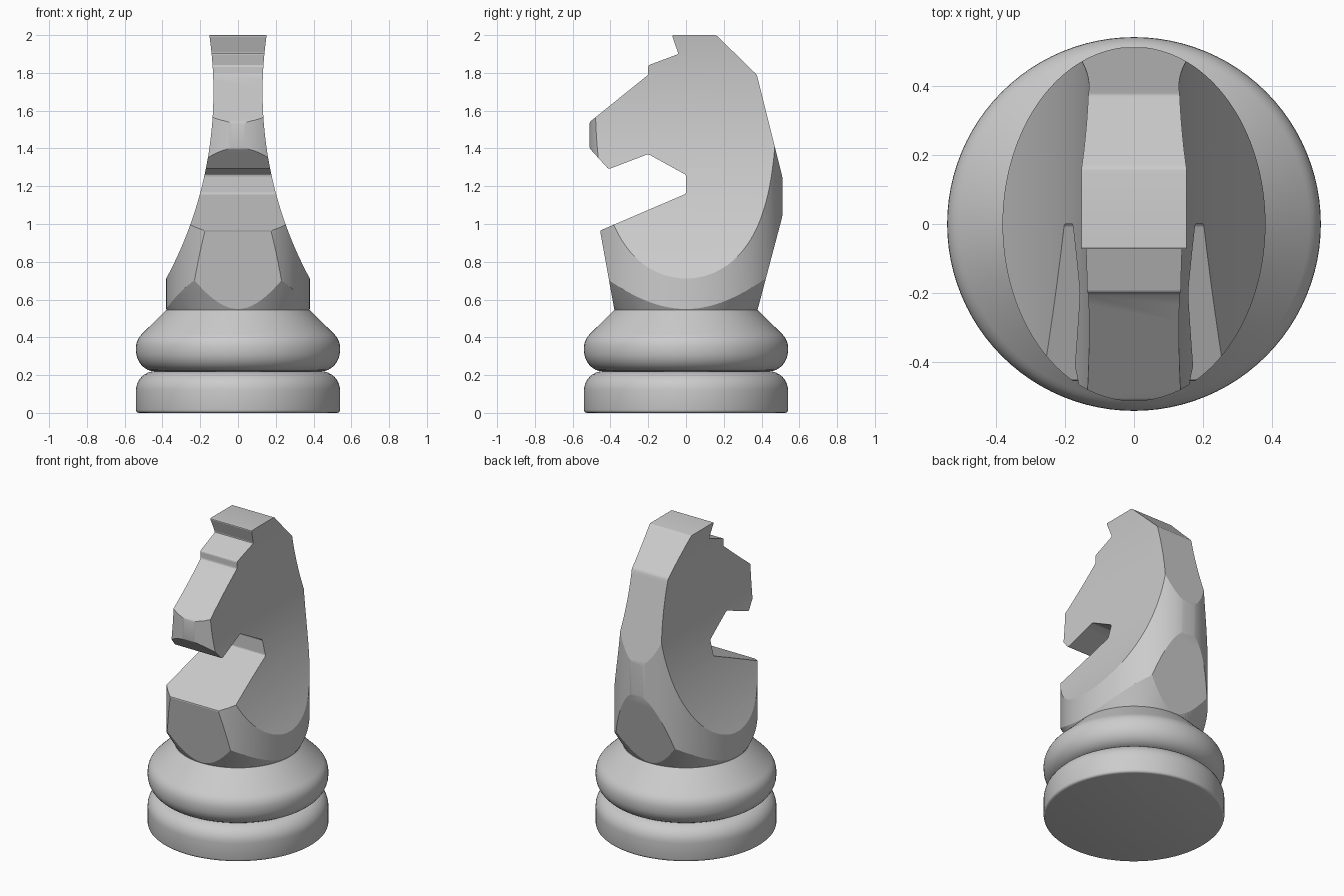
import bpy, bmesh
from math import sin, cos, pi, sqrt, radians

cube = bpy.data.objects.get("Cube")
if cube:
    bpy.data.objects.remove(cube)

grey = bpy.data.materials.new("light_grey")
grey.use_nodes = True
GREY = (0.6, 0.6, 0.6, 1)
grey.diffuse_color = GREY
grey.node_tree.nodes["Principled BSDF"].inputs["Base Color"].default_value = GREY


def make(name, bm):
    bmesh.ops.recalc_face_normals(bm, faces=bm.faces)
    mesh = bpy.data.meshes.new(name)
    bm.to_mesh(mesh)
    bm.free()
    mesh.materials.append(grey)
    obj = bpy.data.objects.new(name, mesh)
    bpy.context.collection.objects.link(obj)
    return obj


def prism(name, points, axis, half, bevel=0):
    """Extrude a flat outline along x or y, softening its corners."""
    bm = bmesh.new()
    place = (lambda a, z, d: (d, a, z)) if axis == "x" else (lambda a, z, d: (a, d, z))
    face = bm.faces.new([bm.verts.new(place(a, z, -half)) for a, z in points])
    side = bmesh.ops.extrude_face_region(bm, geom=[face])["geom"]
    shift = place(0, 0, 2 * half)
    bmesh.ops.translate(bm, vec=shift, verts=[v for v in side if isinstance(v, bmesh.types.BMVert)])
    if bevel:
        k = 0 if axis == "x" else 1
        long_edges = [e for e in bm.edges if abs(e.verts[0].co[k] - e.verts[1].co[k]) > half]
        bmesh.ops.bevel(bm, geom=long_edges, offset=bevel, segments=2, profile=0.5, affect="EDGES")
    return make(name, bm)


def lathe(name, points, scale=(1, 1, 1), steps=96):
    """Turn an (r, z) outline around the z axis."""
    bm = bmesh.new()
    verts = [bm.verts.new((r, 0, z)) for r, z in points]
    edges = [bm.edges.new(pair) for pair in zip(verts, verts[1:])]
    bmesh.ops.spin(bm, geom=verts + edges, cent=(0, 0, 0), axis=(0, 0, 1), angle=2 * pi, steps=steps)
    bmesh.ops.remove_doubles(bm, verts=bm.verts, dist=0.0001)
    bmesh.ops.scale(bm, vec=scale, verts=bm.verts)
    return make(name, bm)


def arc(cr, cz, rr, rz, start, end, n=8):
    angles = [radians(start + (end - start) * i / n) for i in range(n + 1)]
    return [(cr + rr * cos(t), cz + rz * sin(t)) for t in angles]


def smooth(obj, angle):
    bpy.ops.object.select_all(action="DESELECT")
    obj.select_set(True)
    bpy.context.view_layer.objects.active = obj
    bpy.ops.object.shade_smooth_by_angle(angle=radians(angle))


# Turned base: a flat foot ring and a bulging collar ring
base = lathe("turned_base",
             [(0, 0)] + arc(0.525, 0.015, 0.015, 0.015, -90, 0, 3)
             + arc(0.44, 0.12, 0.1, 0.1, 0, 90)
             + arc(0.44, 0.33, 0.1, 0.11, -90, 0)
             + arc(0.44, 0.345, 0.1, 0.1, 0, 48, 5)
             + [(0.38, 0.545), (0, 0.545)])
smooth(base, 35)

# Horse head and neck, cut from the side outline
head = prism("horse_head",
             [(-0.075, 2), (0.16, 2), (0.375, 1.79), (0.51, 1.25), (0.51, 1.04),
              (0.38, 0.55), (0.367, 0.5), (-0.371, 0.5), (-0.38, 0.55), (-0.455, 0.965),
              (0, 1.16), (0, 1.26), (-0.2, 1.37), (-0.41, 1.29), (-0.51, 1.4),
              (-0.51, 1.54), (-0.2, 1.79), (-0.2, 1.84), (-0.04, 1.9)],
             "x", 0.6, bevel=0.008)

# Hollowed flanks, an oval column and a flared foot trim the outline
R, WAIST, WAIST_Z = 2.08, 0.13, 1.7
heights = [0.6 + 1.5 * i / 40 for i in range(41)]
flank = [(WAIST + R - sqrt(R * R - (z - WAIST_Z) ** 2), z) for z in heights]
flank.insert(0, (flank[0][0], 0.4))
trims = [
    prism("flank_trim", flank + [(-x, z) for x, z in reversed(flank)], "y", 0.8),
    lathe("oval_trim", [(0, 0.4), (1, 0.4), (1, 2.2), (0, 2.2)], (0.38, 0.512, 1), 128),
    lathe("foot_trim", [(0, 0.45), (0.322, 0.45), (0.786, 1.25), (0.786, 2.3), (0, 2.3)], steps=128),
]
for trim in trims:
    cut = head.modifiers.new(trim.name, "BOOLEAN")
    cut.operation = "INTERSECT"
    cut.solver = "EXACT"
    cut.object = trim
    bpy.context.view_layer.objects.active = head
    bpy.ops.object.modifier_apply(modifier=cut.name)
    bpy.data.objects.remove(trim)
smooth(head, 15)
